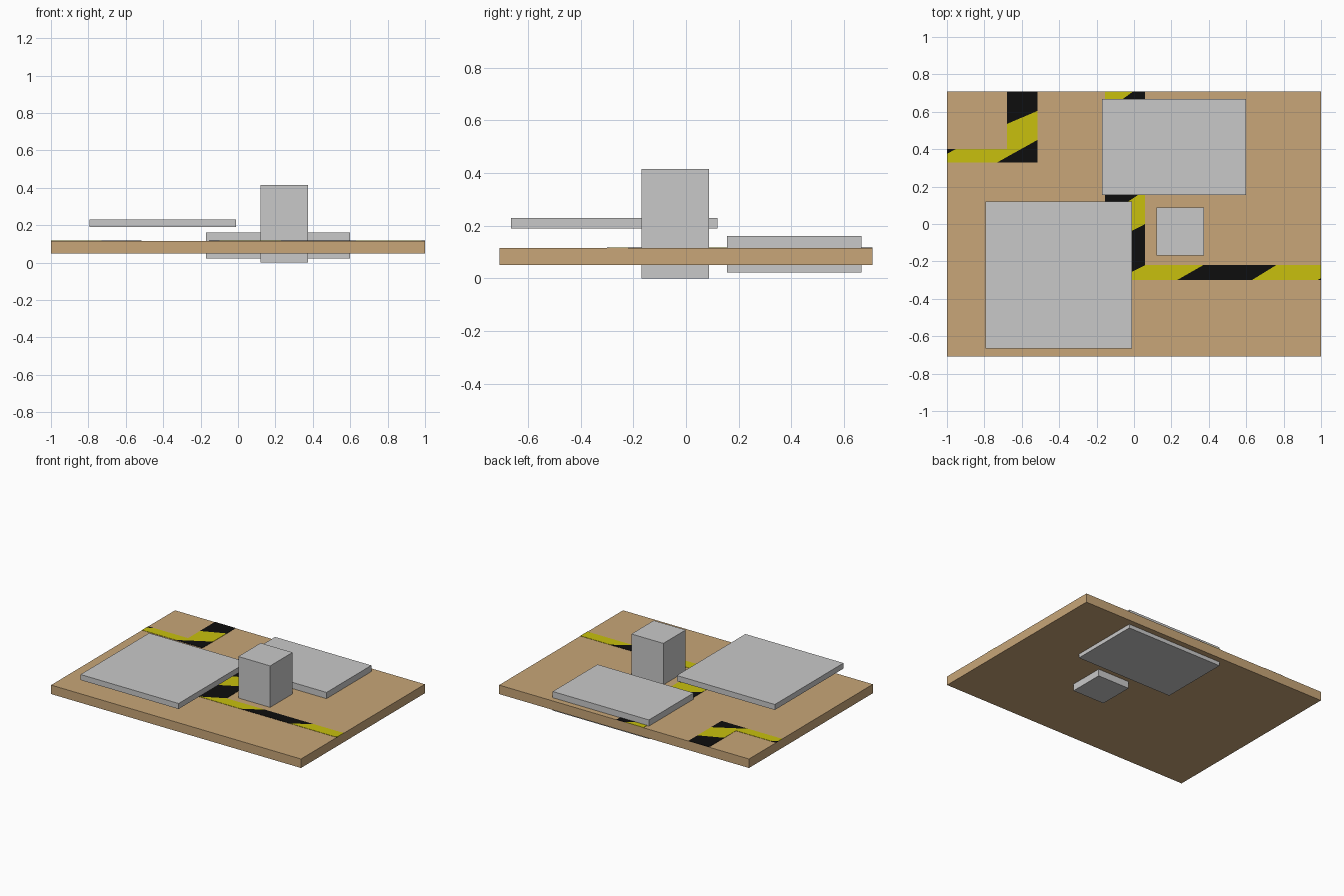
import bpy, bmesh

if "Cube" in bpy.data.objects:
    bpy.data.objects.remove(bpy.data.objects["Cube"])


def material(name, r, g, b):
    m = bpy.data.materials.new(name)
    m.diffuse_color = (r, g, b, 1)
    m.use_nodes = True
    m.node_tree.nodes["Principled BSDF"].inputs["Base Color"].default_value = m.diffuse_color
    return m


TAN = material("cardboard tan", 0.578, 0.381, 0.188)
GREY = material("light grey", 0.584, 0.584, 0.584)
YELLOW = material("warning yellow", 0.578, 0.527, 0.004)
BLACK = material("warning black", 0.004, 0.004, 0.004)


def prisms(name, outlines, z0, z1, mat):
    """Extrude one or more flat outlines (counter-clockwise) from z0 to z1."""
    bm = bmesh.new()
    for pts in outlines:
        low = [bm.verts.new((x, y, z0)) for x, y in pts]
        high = [bm.verts.new((x, y, z1)) for x, y in pts]
        bm.faces.new(low[::-1])
        bm.faces.new(high)
        n = len(pts)
        for i in range(n):
            j = (i + 1) % n
            bm.faces.new((low[i], low[j], high[j], high[i]))
    mesh = bpy.data.meshes.new(name)
    bm.to_mesh(mesh)
    bm.free()
    mesh.materials.append(mat)
    ob = bpy.data.objects.new(name, mesh)
    bpy.context.collection.objects.link(ob)
    return ob


def box(name, x0, x1, y0, y1, z0, z1, mat):
    return prisms(name, [[(x0, y0), (x1, y0), (x1, y1), (x0, y1)]], z0, z1, mat)


# Base board and the three grey blocks
D = 0.708
TOP = 0.115
box("base_board", -1, 1, -D, D, 0.05, TOP, TAN)
box("raised_plate", -0.795, -0.01, -0.665, 0.12, 0.19, 0.23, GREY)
box("tall_block", 0.12, 0.375, -0.168, 0.088, 0, 0.415, GREY)
box("rear_slab", -0.17, 0.60, 0.155, 0.667, 0.022, 0.16, GREY)

# Hazard tape: slanted segments laid as thin plates on the board
L, R = -0.155, 0.06          # sides of the long strip
A, B = -0.68, -0.515         # sides of the corner strip
yellow = [
    [(-0.10, -0.30), (0.23, -0.30), (0.37, -0.22), (R, -0.22)],
    [(0.63, -0.30), (0.98, -0.30), (1, -0.29), (1, -0.22), (0.76, -0.22)],
    [(L, -0.11), (R, 0), (R, 0.18), (L, 0.04)],
    [(L, 0.28), (R, 0.40), (R, 0.57), (L, 0.44)],
    [(L, 0.60), (-0.005, D), (L, D)],
    [(-1, 0.33), (-0.73, 0.33), (A, 0.358), (A, 0.40), (-0.955, 0.40), (-1, 0.375)],
    [(A, 0.358), (B, 0.45), (B, 0.605), (A, 0.535)],
]
black = [
    [(0.23, -0.30), (0.63, -0.30), (0.76, -0.22), (0.37, -0.22)],
    [(0.98, -0.30), (1, -0.30), (1, -0.29)],
    [(L, -0.30), (-0.10, -0.30), (R, -0.22), (R, 0), (L, -0.11)],
    [(L, 0.04), (R, 0.18), (R, 0.40), (L, 0.28)],
    [(L, 0.44), (R, 0.57), (R, D), (-0.005, D), (L, 0.60)],
    [(-1, 0.375), (-0.955, 0.40), (-1, 0.40)],
    [(-0.73, 0.33), (B, 0.33), (B, 0.45), (A, 0.358)],
    [(A, 0.535), (B, 0.605), (B, D), (A, D)],
]
prisms("yellow_tape", yellow, TOP - 0.001, TOP + 0.002, YELLOW)
prisms("black_tape", black, TOP - 0.001, TOP + 0.002, BLACK)
